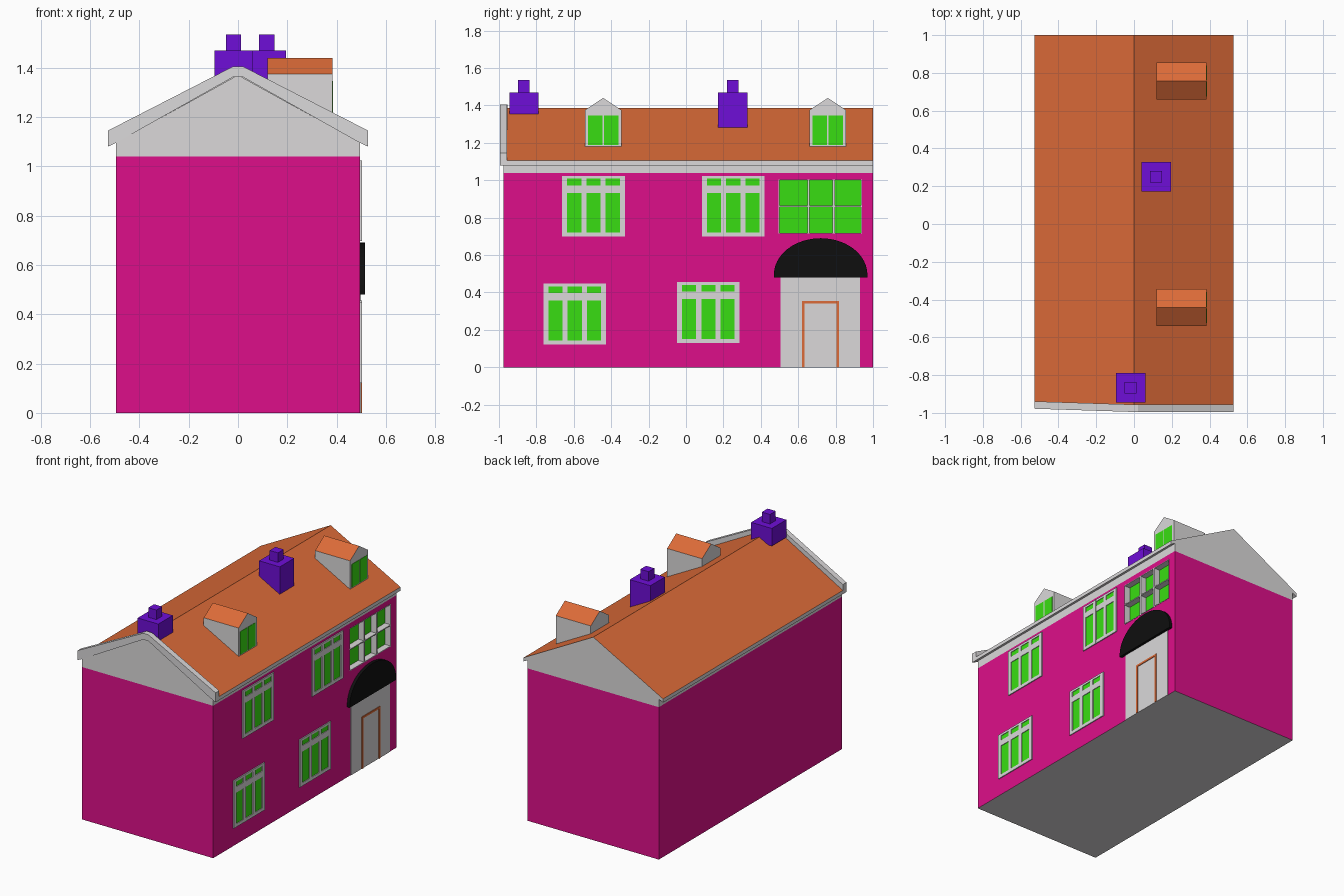
import bpy, bmesh, math

if "Cube" in bpy.data.objects:
    bpy.data.objects.remove(bpy.data.objects["Cube"])


def mat(name, r, g, b):
    lin = [((c / 255 + 0.055) / 1.055) ** 2.4 if c > 10 else c / 255 / 12.92 for c in (r, g, b)]
    m = bpy.data.materials.new(name)
    m.diffuse_color = (*lin, 1)
    m.use_nodes = True
    m.node_tree.nodes["Principled BSDF"].inputs["Base Color"].default_value = m.diffuse_color
    return m


PINK = mat("pink wall", 222, 15, 138)
GREY = mat("light grey trim", 219, 217, 218)
ORANGE = mat("orange tile", 220, 107, 56)
GREEN = mat("green glass", 57, 222, 18)
PURPLE = mat("purple chimney", 110, 14, 215)
BLACK = mat("black canopy", 15, 15, 15)


def prism(name, pts, axis, a, b, *mats, rule=None):
    """Extrude a profile along x (points are y,z) or y (points are x,z)."""
    bm = bmesh.new()
    rings = []
    for t in (a, b):
        rings.append([bm.verts.new((t, u, z) if axis == "x" else (u, t, z)) for u, z in pts])
    n = len(pts)
    for r in rings:
        bm.faces.new(r)
    for i in range(n):
        j = (i + 1) % n
        bm.faces.new((rings[0][i], rings[0][j], rings[1][j], rings[1][i]))
    bmesh.ops.recalc_face_normals(bm, faces=bm.faces[:])
    if rule:
        for f in bm.faces:
            f.material_index = int(rule(f.normal))
    me = bpy.data.meshes.new(name)
    bm.to_mesh(me)
    bm.free()
    for m in mats:
        me.materials.append(m)
    ob = bpy.data.objects.new(name, me)
    bpy.context.collection.objects.link(ob)
    return ob


def box(name, x, y, z, *mats, rule=None):
    return prism(name, [(y[0], z[0]), (y[1], z[0]), (y[1], z[1]), (y[0], z[1])],
                 "x", x[0], x[1], *mats, rule=rule)


W = 0.495          # wall half width
Y0, Y1 = -0.975, 1.0

# Walls with a recess for the wide window
walls = box("walls", (-W, W), (Y0, Y1), (0, 1.04), PINK, GREY, rule=lambda n: abs(n.z) > 0.5)
BY, BZ, DEPTH = (0.495, 0.94), (0.715, 1.005), 0.045
cutter = box("window_cutter", (W - DEPTH, W + 0.1), BY, BZ, PINK)
cutter.hide_render = True
cutter.hide_set(True)
cut = walls.modifiers.new("recess", "BOOLEAN")
cut.operation = "DIFFERENCE"
cut.solver = "EXACT"
cut.object = cutter

# Gable block and roof
prism("gables", [(-W, 1.04), (W, 1.04), (W, 1.096), (0, 1.37), (-W, 1.096)], "y", Y0, Y1, GREY)
prism("roof", [(-0.527, 1.08), (-W, 1.095), (0, 1.358), (W, 1.095), (0.527, 1.08),
               (0.527, 1.105), (0, 1.386), (-0.527, 1.105)], "y", -0.965, Y1,
      GREY, ORANGE, rule=lambda n: n.z > 0.5)

# Front bargeboard, slightly skewed on its left half
half = [(0.02, 1.405), (0.527, 1.145), (0.527, 1.08), (0.485, 1.10), (0.02, 1.362)]
board = prism("bargeboard", half + [(-x, z) for x, z in reversed(half)], "y", -0.995, -0.956, GREY)
for v in board.data.vertices:
    v.co.y += 0.017 * min(1, max(0, -v.co.x / 0.527))

# Dormers
for i, yc in enumerate((-0.443, 0.758)):
    h = 0.098
    prism(f"dormer_{i}", [(yc - h, 1.17), (yc + h, 1.17), (yc + h, 1.375), (yc, 1.44), (yc - h, 1.375)],
          "x", 0.12, 0.384, GREY, ORANGE, rule=lambda n: n.z > 0.5)
    for s in (-1, 1):
        a, b = sorted((yc + s * 0.004, yc + s * 0.082))
        box(f"dormer_pane_{i}", (0.38, 0.386), (a, b), (1.188, 1.345), GREEN)

# Chimneys
for i, (xc, yc, zb) in enumerate(((-0.018, -0.867, 1.35), (0.117, 0.25, 1.283))):
    for part, r, z in (("stack", 0.078, (zb, 1.47)), ("pot", 0.031, (1.46, 1.535))):
        box(f"chimney_{part}_{i}", (xc - r, xc + r), (yc - r, yc + r), z, PURPLE)


# Three-light windows with narrow top panes
def window(name, y0, z0, w=0.335, h=0.325):
    t = 0.027
    box(name + "_glass", (W - 0.01, W + 0.002), (y0 + 0.01, y0 + w - 0.01), (z0 + 0.01, z0 + h - 0.01), GREEN)
    for k in range(4):
        y = y0 + k * (w - t) / 3
        box(name + "_upright", (W - 0.01, W + 0.007), (y, y + t), (z0, z0 + h), GREY)
    for a, b in ((0, 0.022), (h - 0.09, h - 0.05), (h - 0.015, h)):
        box(name + "_rail", (W - 0.01, W + 0.0065), (y0 + 0.005, y0 + w - 0.005), (z0 + a, z0 + b), GREY)


for i, (y, z) in enumerate(((-0.662, 0.698), (0.085, 0.698), (-0.762, 0.122), (-0.048, 0.13))):
    window(f"window_{i}", y, z)

# Wide recessed window: glass, lining and deep glazing bars
XR = (W - DEPTH - 0.004, W + 0.002)
box("wide_glass", (W - DEPTH - 0.005, W - DEPTH + 0.004), BY, BZ, GREEN)
for y in (BY[0], BY[1] - 0.004):
    box("wide_lining_side", XR, (y, y + 0.004), BZ, GREY)
for z in (BZ[0], BZ[1] - 0.004):
    box("wide_lining_edge", XR, BY, (z, z + 0.004), GREY)
for y in (0.655, 0.79):
    box("wide_mullion", XR, (y - 0.006, y + 0.006), BZ, GREY)
box("wide_transom", XR, BY, (0.857, 0.864), GREY)

# Porch panel, door surround and rounded canopy
box("porch_panel", (W - 0.01, W + 0.003), (0.506, 0.93), (0, 0.49), GREY)
for y in (0.62, 0.805):
    box("door_jamb", (W - 0.01, W + 0.007), (y, y + 0.014), (0, 0.355), ORANGE)
box("door_head", (W - 0.01, W + 0.007), (0.62, 0.819), (0.341, 0.355), ORANGE)
arc = [(0.72 + 0.25 * math.cos(math.pi * k / 24), 0.495 + 0.195 * math.sin(math.pi * k / 24)) for k in range(25)]
prism("canopy", [(0.47, 0.48), (0.97, 0.48)] + arc, "x", W - 0.01, 0.515, BLACK)
